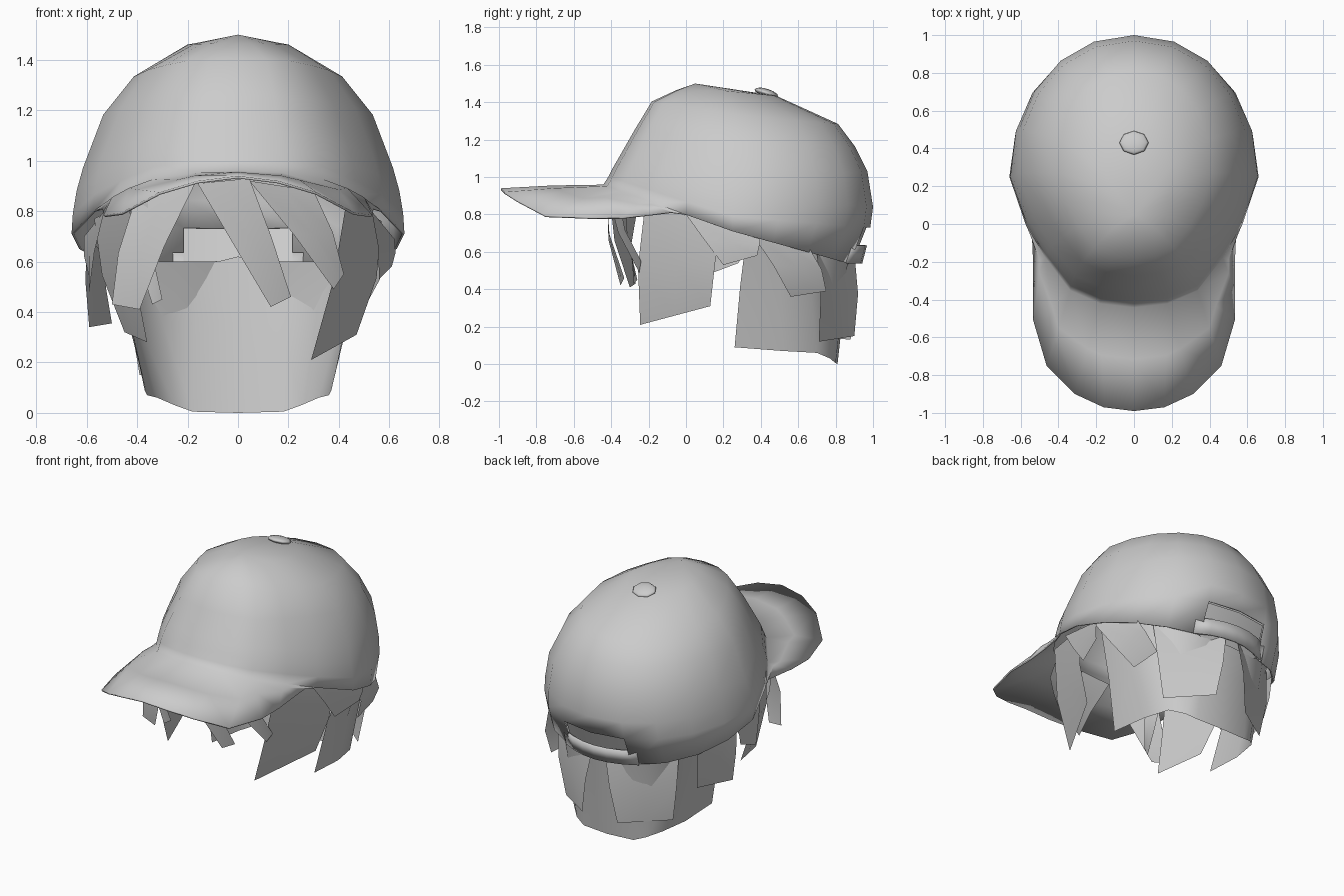
import bpy, bmesh, math
from mathutils import Vector

if "Cube" in bpy.data.objects:
    bpy.data.objects.remove(bpy.data.objects["Cube"])

SEG = 20


def make_object(name, verts, faces, thickness=0.0, angle=50):
    me = bpy.data.meshes.new(name)
    me.from_pydata([tuple(v) for v in verts], [], faces)
    bm = bmesh.new()
    bm.from_mesh(me)
    bmesh.ops.remove_doubles(bm, verts=bm.verts, dist=0.0005)
    loose = [v for v in bm.verts if not v.link_faces]
    bmesh.ops.delete(bm, geom=loose, context='VERTS')
    bmesh.ops.recalc_face_normals(bm, faces=bm.faces)
    bm.to_mesh(me)
    bm.free()
    ob = bpy.data.objects.new(name, me)
    bpy.context.collection.objects.link(ob)
    if thickness:
        mod = ob.modifiers.new("Thickness", 'SOLIDIFY')
        mod.thickness = thickness
        mod.offset = 0
    bpy.ops.object.select_all(action='DESELECT')
    ob.select_set(True)
    bpy.context.view_layer.objects.active = ob
    bpy.ops.object.shade_smooth_by_angle(angle=math.radians(angle))
    return ob


def loft(rows, closed=False):
    n = len(rows[0])
    verts = [v for r in rows for v in r]
    faces = []
    for i in range(len(rows) - 1):
        for j in range(n if closed else n - 1):
            k = (j + 1) % n
            faces.append((i * n + j, i * n + k, (i + 1) * n + k, (i + 1) * n + j))
    return verts, faces


def mirror_row(half):
    return [(-x, y, z) for x, y, z in reversed(half[1:])] + list(half)


# Front quarter of the crown outline: (width, depth) factors
FRONT = [(0, 1), (.27, .97), (.51, .87), (.71, .62), (.87, .36), (1, 0)]


def ring_point(level, j):
    # level: front y/z, side x/y/z, back y/z; j = 0 faces the front
    yf, zf, w, ys, zs, yb, zb = level
    j %= SEG
    sign, j = (1, j) if j <= SEG // 2 else (-1, SEG - j)
    if j <= 5:
        s, c = FRONT[j]
        return Vector((sign * w * s, ys + c * (yf - ys), zs + c * (zf - zs)))
    a = math.pi * 2 * j / SEG
    s, c = max(0, math.sin(a)) ** .94, abs(math.cos(a)) ** .94
    if j == SEG // 2:
        s = 0
    return Vector((sign * w * s, ys + c * (yb - ys), zs + c * (zb - zs)))


# Cap crown: stacked tilted rings, with an opening at the back
levels = [
    (-.44, .955, .655, .25, .71, .90, .53),
    (-.41, 1.00, .65, .25, .79, .98, .73),
    (-.385, 1.05, .635, .25, .88, .995, .84),
    (-.35, 1.11, .61, .27, .97, .965, 1.03),
    (-.27, 1.25, .53, .27, 1.18, .90, 1.16),
    (-.18, 1.40, .41, .27, 1.33, .81, 1.28),
    (-.05, 1.46, .20, .22, 1.455, .48, 1.43),
]
rows = [[ring_point(l, j) for j in range(SEG)] for l in levels]
verts, faces = loft(rows, closed=True)
half = SEG // 2
faces = [f for i, f in enumerate(faces) if i not in (half - 1, half)]
verts.append(Vector((0, .05, 1.495)))
top = (len(levels) - 1) * SEG
faces += [(top + j, top + (j + 1) % SEG, len(verts) - 1) for j in range(SEG)]

# Brim: fans out of the crown's front rim to the curved edge, one skin with the crown
rim = [ring_point(levels[0], j) for j in range(5)]
inner = [rim[j] for j in (0, 1, 1, 2, 2, 3, 3, 4, 4)]
edge = [(0, -.99, .935), (.16, -.97, .915), (.31, -.90, .87), (.46, -.75, .79),
        (.53, -.51, .78), (.53, -.34, .78), (.53, -.20, .795), (.535, -.08, .81),
        tuple(rim[4])]
rise = [.005, .005, .01, .025, .035, .03, .02, .005, 0]
brim_rows = []
for t in (0, .5, 1):
    row = []
    for a, b, h in zip(inner, edge, rise):
        p = a.lerp(Vector(b), t)
        p.z += h * math.sin(math.pi * t)
        row.append(tuple(p))
    brim_rows.append(mirror_row(row))
brim_verts, brim_faces = loft(brim_rows)
offset = len(verts)
verts += brim_verts
faces += [tuple(i + offset for i in f) for f in brim_faces]
make_object("cap_crown_and_brim", verts, faces, 0.01, 60)

# Recessed panel filling the back opening
recess = [[p + Vector((0, -.015, 0)) for p in r[half - 1:half + 2]] for r in rows[:2]]
make_object("back_opening_panel", *loft(recess))

# Button on the crown
bpy.ops.mesh.primitive_uv_sphere_add(segments=8, ring_count=6, radius=1,
                                     location=(0, .43, 1.45),
                                     rotation=(math.radians(-17), 0, 0))
button = bpy.context.object
button.name = "button"
button.scale = (.077, .066, .022)
bpy.ops.object.shade_smooth_by_angle(angle=math.radians(50))

# Strap across the back opening
strap_rows = []
for z, out in ((.54, -.01), (.635, .015)):
    strap_rows.append([(.26 * t, .945 + out - .08 * t * t, z)
                       for t in (-1, -.66, -.33, 0, .33, .66, 1)])
make_object("back_strap", *loft(strap_rows), 0.015)

# Hair shell around the nape
nape = [
    [(0, .88, .62), (.16, .87, .58), (.30, .83, .59), (.43, .71, .62), (.52, .53, .68), (.54, .33, .74)],
    [(0, .85, .36), (.17, .84, .36), (.30, .78, .36), (.40, .67, .36), (.44, .50, .38), (.44, .29, .42)],
    [(0, .81, 0), (.18, .80, .005), (.25, .77, .03), (.32, .70, .06), (.36, .52, .07), (.37, .26, .09)],
]
make_object("nape_hair", *loft([mirror_row(r) for r in nape]))


# Hair locks: flat panels bulging slightly away from the head
def lock(name, tl, tr, bl, br, bulge=.03):
    tl, tr, bl, br = map(Vector, (tl, tr, bl, br))
    rows = []
    for t in (0, .5, 1):
        row = []
        for s in (0, .5, 1):
            p = tl.lerp(tr, s).lerp(bl.lerp(br, s), t)
            out = Vector((p.x, p.y - .25, 0)).normalized()
            row.append(p + out * bulge * math.sin(math.pi * t))
        rows.append(row)
    make_object(name, *loft(rows))


# Fringe
lock("fringe_middle", (-.16, -.42, .91), (.045, -.43, .93), (.13, -.35, .42), (.21, -.33, .46))
lock("fringe_right", (.045, -.42, .92), (.30, -.36, .88), (.38, -.25, .49), (.42, -.24, .55))
lock("fringe_left", (-.41, -.28, .84), (-.17, -.41, .91), (-.50, -.27, .43), (-.39, -.30, .41))
lock("fringe_left_thin", (-.43, -.26, .83), (-.36, -.32, .86), (-.34, -.28, .43), (-.30, -.26, .45))

# Locks on the right side
lock("temple_right", (.43, -.22, .84), (.57, .19, .76), (.29, -.245, .21), (.47, .13, .31))
lock("ear_right", (.53, 0, .80), (.62, .40, .69), (.56, .20, .53), (.61, .38, .58), .01)
lock("behind_ear_right", (.60, .35, .70), (.53, .66, .62), (.47, .56, .36), (.45, .75, .39))

# Locks on the left side
lock("temple_left", (-.43, -.22, .84), (-.57, .15, .77), (-.36, -.21, .28), (-.45, .08, .32))
lock("ear_left", (-.53, 0, .80), (-.61, .36, .70), (-.59, .12, .48), (-.59, .28, .54), .01)
lock("behind_ear_left", (-.60, .33, .70), (-.53, .64, .63), (-.59, .36, .34), (-.50, .60, .355), .01)

# Locks over the nape, split in the middle by a notch
lock("nape_lock_right", (.44, .70, .60), (.04, .90, .60), (.37, .71, .12), (.12, .90, .15), .02)
lock("nape_lock_left", (-.44, .70, .60), (-.04, .90, .60), (-.39, .69, .15), (-.12, .88, .13), .02)
